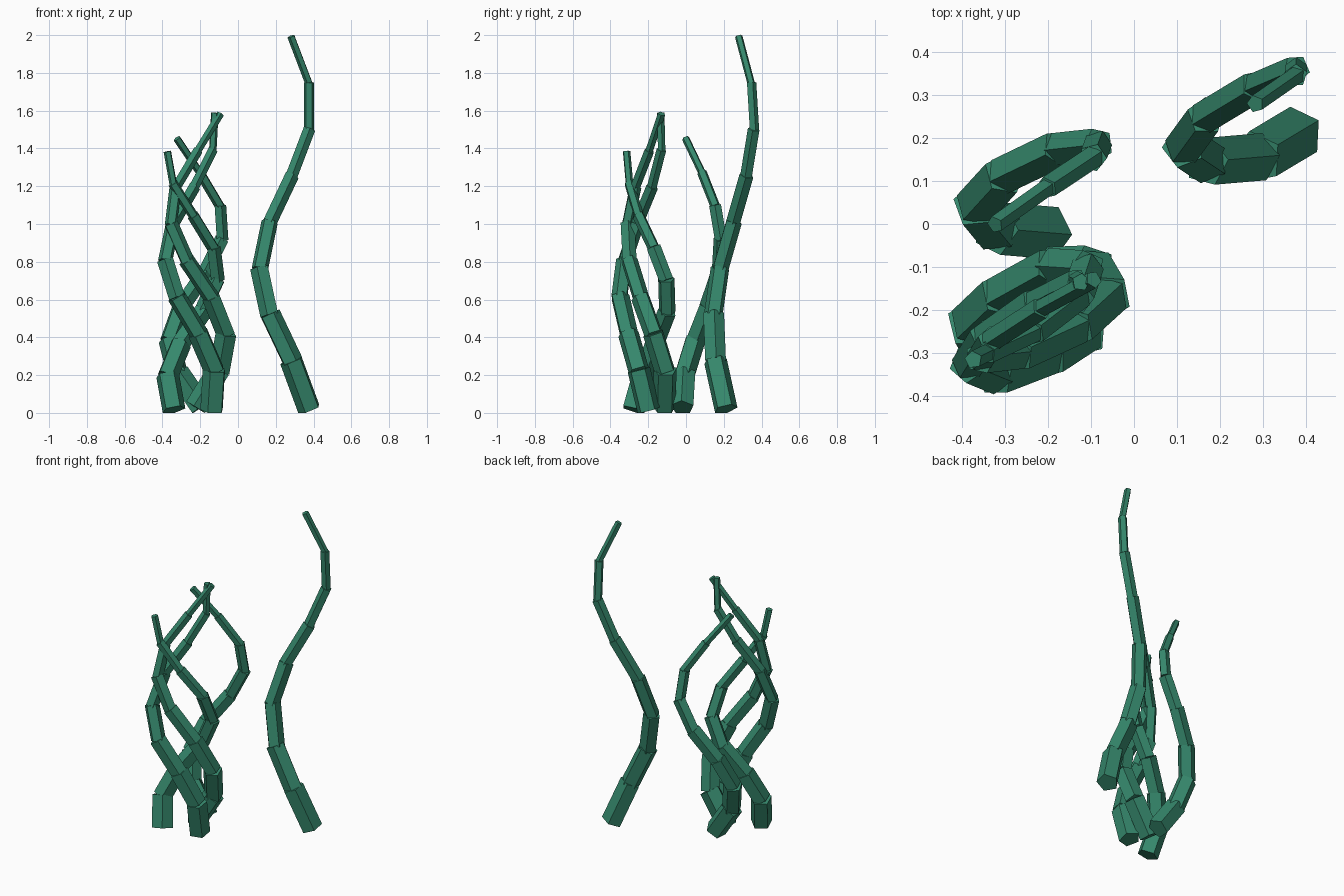
import bpy, bmesh, math
from mathutils import Vector, Matrix

if "Cube" in bpy.data.objects:
    bpy.data.objects.remove(bpy.data.objects["Cube"])

SEGMENTS = 8
SIDES = 5
STEP = 0.9            # turn per segment along the spiral
R_BASE, R_TIP = 0.064, 0.021

green = bpy.data.materials.new("kelp_green")
green.diffuse_color = (0.036, 0.245, 0.15, 1)
green.use_nodes = True
green.node_tree.nodes["Principled BSDF"].inputs["Base Color"].default_value = green.diffuse_color


def spiral(cx, sway, phase, height, ys):
    """Points of a stalk: a wave in x, given depths in y, even steps in z."""
    z0 = 0.03
    return [Vector((cx + sway * math.cos(STEP * (i - phase)), y,
                    z0 + (height - z0) * i / SEGMENTS))
            for i, y in enumerate(ys)]


def stalk(name, points):
    """Chain of five-sided prisms, each thinner than the last."""
    bm = bmesh.new()
    for i, (a, b) in enumerate(zip(points, points[1:])):
        r = R_BASE + (R_TIP - R_BASE) * i / (SEGMENTS - 1)
        d = b - a
        rot = d.to_track_quat('Z', 'Y').to_matrix().to_4x4()
        bmesh.ops.create_cone(bm, cap_ends=True, segments=SIDES,
                              radius1=r, radius2=r, depth=d.length + 0.008,
                              matrix=Matrix.Translation((a + b) / 2) @ rot)
    # rest the foot on the ground
    low = min(v.co.z for v in bm.verts)
    for v in bm.verts:
        if v.co.z < 0.15:
            v.co.z -= low
    mesh = bpy.data.meshes.new(name)
    bm.to_mesh(mesh)
    bm.free()
    mesh.materials.append(green)
    bpy.context.collection.objects.link(bpy.data.objects.new(name, mesh))


# centre x, sway x, phase, height, depths from foot to tip
stalks = {
    "tall_stalk": (0.253, 0.137, 6.5, 1.99,
                   (.21, .155, .145, .18, .25, .32, .36, .345, .28)),
    "back_stalk": (-0.22, 0.145, 5.4, 1.45,
                   (-.02, -.01, .045, .115, .175, .185, .155, .085, .0)),
    "front_stalk": (-0.25, 0.135, 7.6, 1.585,
                    (-.2, -.25, -.305, -.35, -.325, -.26, -.18, -.13, -.135)),
    "middle_stalk": (-0.21, 0.15, 1.8, 1.58,
                     (-.115, -.11, -.17, -.24, -.3, -.31, -.27, -.195, -.13)),
    "short_left_stalk": (-0.24, 0.135, 4.3, 1.38,
                         (-.28, -.23, -.165, -.1, -.105, -.17, -.25, -.3, -.315)),
}
for name, params in stalks.items():
    stalk(name, spiral(*params))
